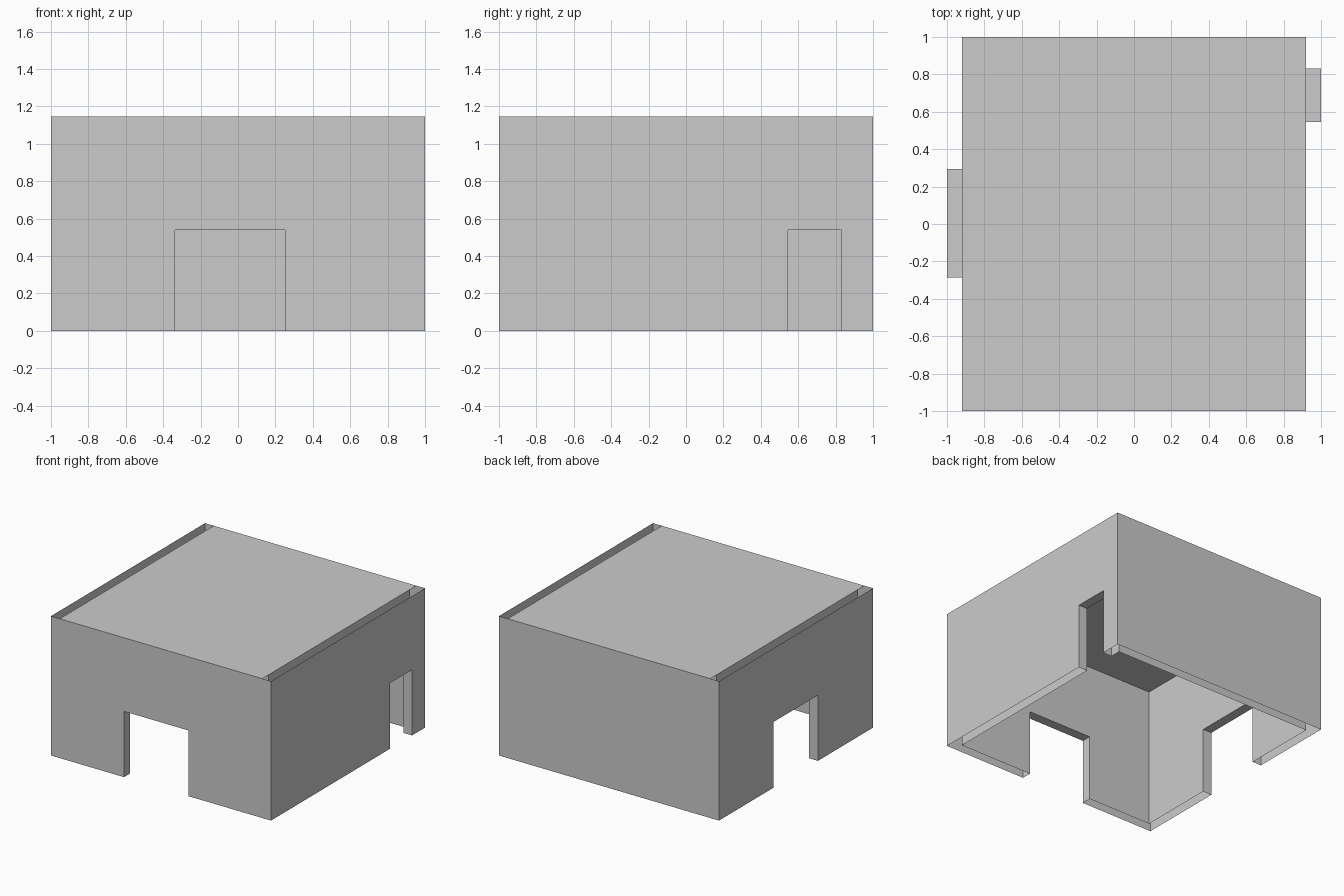
import bpy, bmesh
from math import radians
from mathutils import Matrix, Vector

if "Cube" in bpy.data.objects:
    bpy.data.objects.remove(bpy.data.objects["Cube"])

HEIGHT = 1.145   # top of walls and roof
OUT, INN = 1.0, 0.92   # outer and inner wall skins
DOOR_H = 0.54


def make_object(name, bm):
    mesh = bpy.data.meshes.new(name)
    bm.to_mesh(mesh)
    bm.free()
    obj = bpy.data.objects.new(name, mesh)
    bpy.context.collection.objects.link(obj)
    return obj


def skin(half, door):
    """Wall outline (along, up), with an optional doorway notch."""
    notch = []
    if door:
        a, b = door
        notch = [(a, 0), (a, DOOR_H), (b, DOOR_H), (b, 0)]
    return [(-half, 0)] + notch + [(half, 0), (half, HEIGHT), (-half, HEIGHT)]


def wall(name, angle, door=None):
    """Hollow wall: outer and inner skins, open above and below."""
    turn = Matrix.Rotation(radians(angle), 4, 'Z')
    bm = bmesh.new()
    outer, inner = ([bm.verts.new(turn @ Vector((u, -d, z))) for u, z in skin(d, door)]
                    for d in (OUT, INN))
    bm.faces.new(outer)
    bm.faces.new(inner[::-1])
    # doorway jambs and lintel
    if door:
        for i in (1, 2, 3):
            bm.faces.new((outer[i + 1], outer[i], inner[i], inner[i + 1]))
    return make_object(name, bm)


# four walls, door positions measured along each wall
wall("front_wall", 0, (-0.336, 0.252))
wall("right_wall", 90, (0.546, 0.832))
wall("back_wall", 180)
wall("left_wall", 270, (-0.295, 0.285))

# roof sheet, leaving slots open over the side walls
bm = bmesh.new()
bm.faces.new([bm.verts.new((x, y, HEIGHT)) for x, y in
              ((-INN, -OUT), (INN, -OUT), (INN, OUT), (-INN, OUT))])
make_object("roof", bm)
